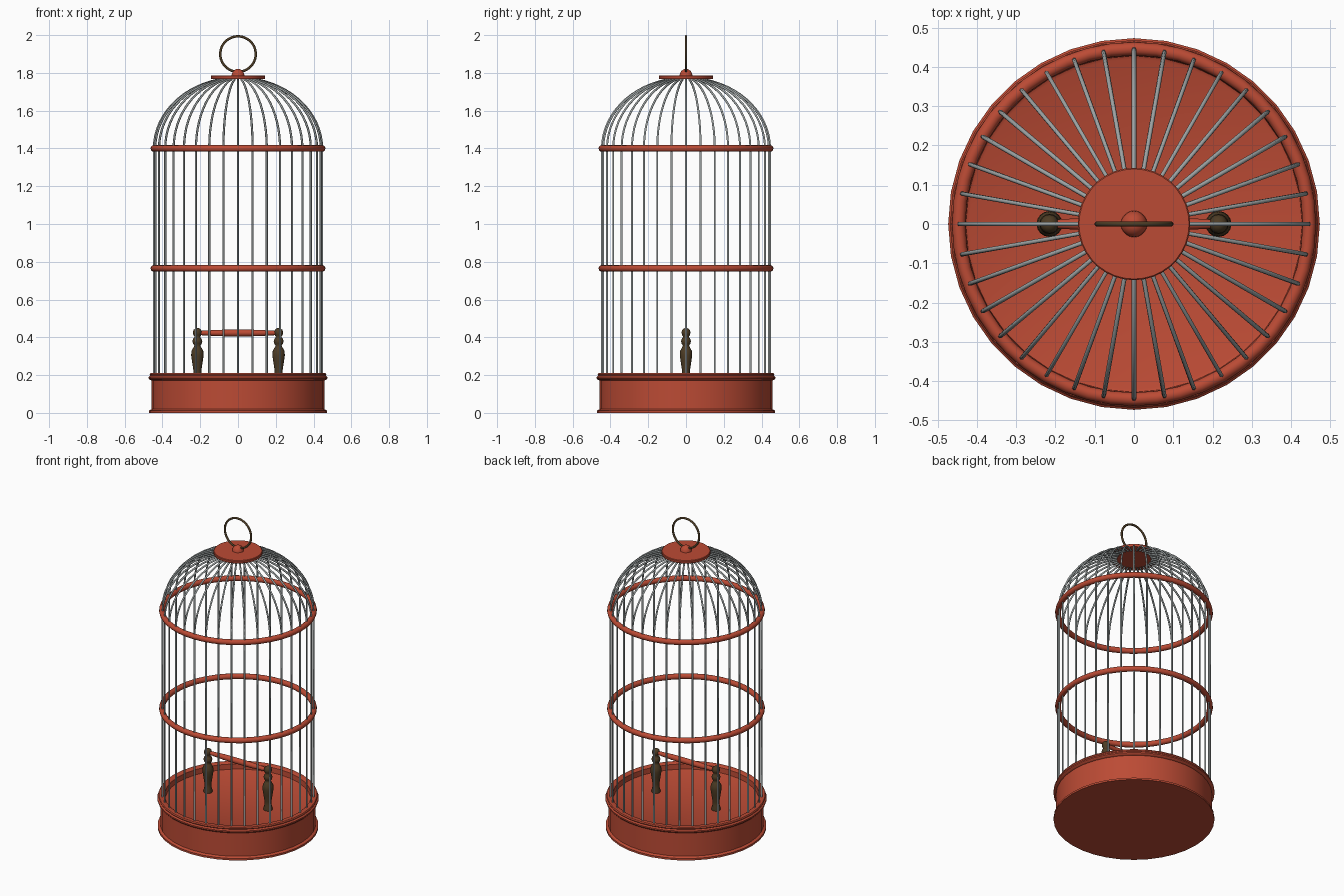
import bpy, bmesh
from math import sin, cos, pi, radians

cube = bpy.data.objects.get("Cube")
if cube:
    bpy.data.objects.remove(cube, do_unlink=True)


def material(name, color):
    mat = bpy.data.materials.new(name)
    mat.use_nodes = True
    mat.diffuse_color = (*color, 1)
    mat.node_tree.nodes["Principled BSDF"].inputs["Base Color"].default_value = (*color, 1)
    return mat


RED = material("red_paint", (0.5, 0.07, 0.035))
STEEL = material("grey_steel", (0.33, 0.36, 0.36))
BRONZE = material("dark_bronze", (0.075, 0.045, 0.018))


def finish(obj, name, mat, angle=40):
    obj.name = name
    obj.data.materials.clear()
    obj.data.materials.append(mat)
    bpy.ops.object.select_all(action="DESELECT")
    obj.select_set(True)
    bpy.context.view_layer.objects.active = obj
    bpy.ops.object.shade_smooth_by_angle(angle=radians(angle))
    return obj


def lathe(name, profile, mat, sides=36, location=(0, 0, 0), rotation=(0, 0, 0), angle=40):
    """Revolve (radius, height) points around z; radius 0 closes an end."""
    bm = bmesh.new()
    rings = []
    for r, z in profile:
        if r == 0:
            rings.append([bm.verts.new((0, 0, z))] * sides)
        else:
            rings.append([bm.verts.new((r * cos(2 * pi * i / sides), r * sin(2 * pi * i / sides), z))
                          for i in range(sides)])
    for low, high in zip(rings, rings[1:]):
        for i in range(sides):
            j = (i + 1) % sides
            corners = [low[i], low[j], high[j], high[i]]
            bm.faces.new(list(dict.fromkeys(corners)))
    bmesh.ops.recalc_face_normals(bm, faces=bm.faces)
    mesh = bpy.data.meshes.new(name)
    bm.to_mesh(mesh)
    bm.free()
    obj = bpy.data.objects.new(name, mesh)
    bpy.context.collection.objects.link(obj)
    obj.location, obj.rotation_euler = location, rotation
    return finish(obj, name, mat, angle)


def ring(name, major, minor, z, mat, upright=False):
    bpy.ops.mesh.primitive_torus_add(major_radius=major, minor_radius=minor, major_segments=48,
                                     minor_segments=12, location=(0, 0, z),
                                     rotation=(pi / 2 if upright else 0, 0, 0))
    return finish(bpy.context.object, name, mat, 80)


# Tray with a flared foot, a double-beaded rim and a sunken floor
lathe("base_tray", [(0, 0), (0.472, 0), (0.472, 0.012), (0.457, 0.02), (0.457, 0.172),
                    (0.466, 0.174), (0.473, 0.182), (0.473, 0.190), (0.465, 0.197),
                    (0.468, 0.203), (0.464, 0.210), (0.44, 0.212), (0.43, 0.205),
                    (0.428, 0.172), (0.42, 0.168), (0, 0.168)], RED)

# Wires: straight up, then a quarter-ellipse to the cap
WIRES, RADIUS, SHOULDER, RISE = 36, 0.445, 1.4, 0.375
curve = bpy.data.curves.new("wires", "CURVE")
curve.dimensions = "3D"
curve.bevel_depth = 0.0058
curve.bevel_resolution = 1
path = [(RADIUS, 0.17)]
path += [(RADIUS * cos(t), SHOULDER + RISE * sin(t)) for t in (radians(77) * k / 14 for k in range(15))]
for i in range(WIRES):
    a = 2 * pi * i / WIRES
    spline = curve.splines.new("POLY")
    spline.points.add(len(path) - 1)
    for point, (r, z) in zip(spline.points, path):
        point.co = (r * cos(a), r * sin(a), z, 1)
wires = bpy.data.objects.new("cage_wires", curve)
bpy.context.collection.objects.link(wires)
bpy.ops.object.select_all(action="DESELECT")
wires.select_set(True)
bpy.context.view_layer.objects.active = wires
bpy.ops.object.convert(target="MESH")
finish(bpy.context.object, "cage_wires", STEEL, 80)

# Hoops around the wires
ring("middle_hoop", 0.446, 0.017, 0.765, RED)
ring("shoulder_hoop", 0.446, 0.017, 1.4, RED)

# Cap, knob and hanging ring
lathe("top_cap", [(0, 1.768), (0.141, 1.768), (0.143, 1.771), (0.143, 1.784),
                  (0.140, 1.787), (0, 1.787)], RED)
lathe("cap_knob", [(0.034, 1.785), (0.032, 1.798), (0.024, 1.811), (0.012, 1.819), (0, 1.821)],
      RED, sides=20, angle=60)
ring("hanging_ring", 0.094, 0.0065, 1.8995, BRONZE, upright=True)

# Turned posts and the perch between them
post = [(0, 0.165), (0.026, 0.165), (0.026, 0.182), (0.021, 0.2), (0.021, 0.225), (0.028, 0.27),
        (0.033, 0.305), (0.031, 0.328), (0.02, 0.348), (0.016, 0.356), (0.024, 0.368),
        (0.026, 0.38), (0.022, 0.393), (0.014, 0.402), (0.021, 0.412), (0.024, 0.426),
        (0.019, 0.441), (0.009, 0.448), (0, 0.45)]
for side, x in (("left", 0.215), ("right", -0.215)):
    lathe(side + "_perch_post", post, BRONZE, sides=16, location=(x, 0, 0), angle=80)
lathe("perch", [(0, -0.21), (0.011, -0.21), (0.013, -0.17), (0.017, -0.1), (0.018, 0),
                (0.017, 0.1), (0.013, 0.17), (0.011, 0.21), (0, 0.21)],
      RED, sides=16, location=(0, 0, 0.423), rotation=(0, pi / 2, 0))
